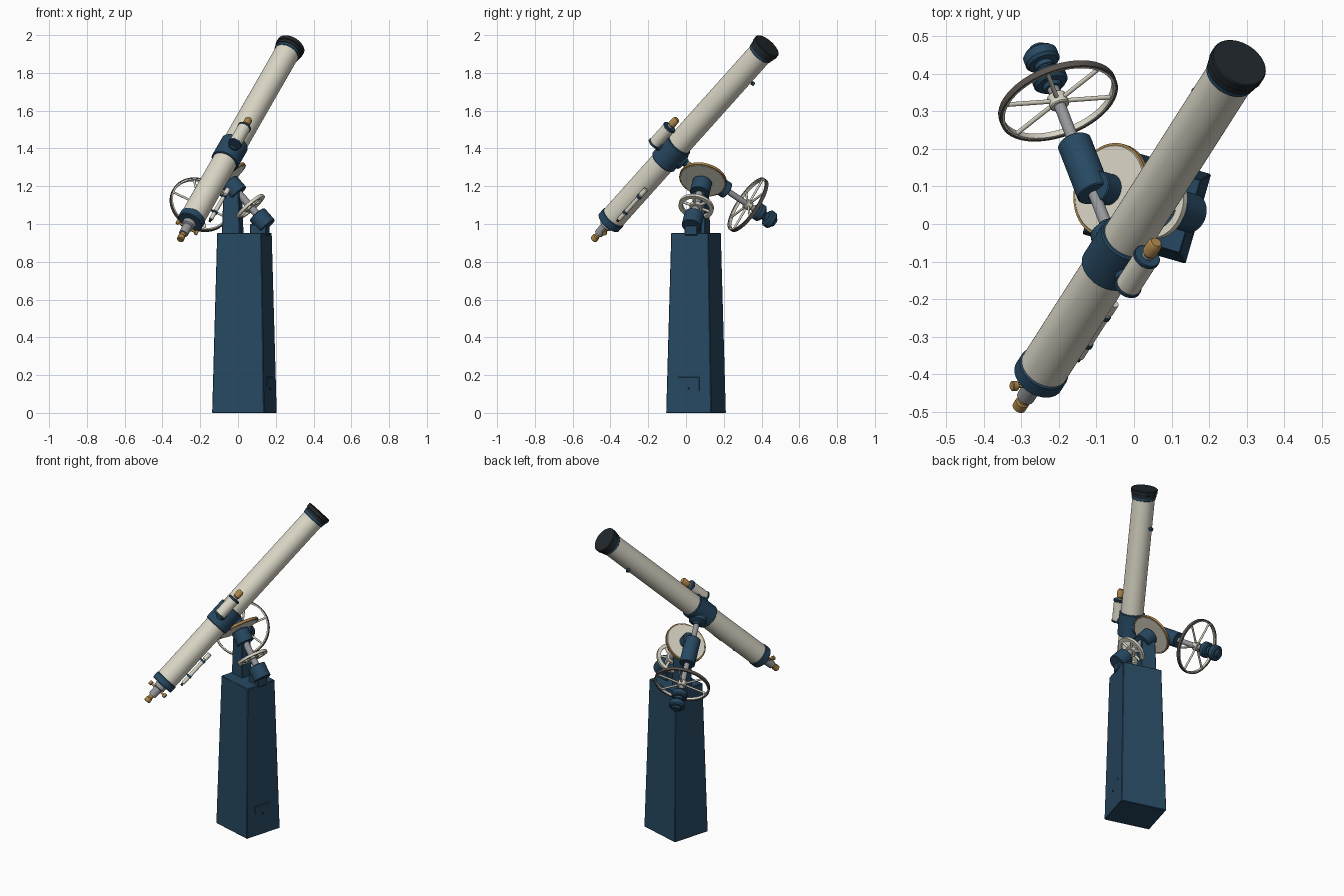
import bpy, bmesh, math
from mathutils import Vector, Matrix

if "Cube" in bpy.data.objects:
    bpy.data.objects.remove(bpy.data.objects["Cube"])

def mat(name, r, g, b):
    m = bpy.data.materials.new(name)
    m.diffuse_color = (r, g, b, 1)
    m.use_nodes = True
    m.node_tree.nodes["Principled BSDF"].inputs["Base Color"].default_value = m.diffuse_color
    return m

NAVY = mat("navy_paint", 0.02, 0.065, 0.12)
CREAM = mat("cream_paint", 0.72, 0.69, 0.58)
BLACK = mat("black", 0.015, 0.02, 0.025)
BRASS = mat("brass", 0.42, 0.24, 0.07)
STEEL = mat("steel", 0.30, 0.31, 0.33)
DARK = mat("dark_rim", 0.10, 0.085, 0.075)

def finish(name, bm, material, matrix):
    bmesh.ops.remove_doubles(bm, verts=bm.verts, dist=1e-5)
    bmesh.ops.recalc_face_normals(bm, faces=bm.faces)
    me = bpy.data.meshes.new(name)
    bm.to_mesh(me)
    bm.free()
    me.materials.append(material)
    ob = bpy.data.objects.new(name, me)
    bpy.context.collection.objects.link(ob)
    ob.matrix_world = matrix
    bpy.ops.object.select_all(action='DESELECT')
    ob.select_set(True)
    bpy.context.view_layer.objects.active = ob
    bpy.ops.object.shade_smooth_by_angle(angle=math.radians(35))
    return ob

def frame(origin, axis):
    return Matrix.Translation(origin) @ axis.to_track_quat('Z', 'Y').to_matrix().to_4x4()

def lathe(name, origin, axis, profile, material, closed=False, seg=48):
    """Revolve (radius, distance) points about an axis; closed makes a ring."""
    bm = bmesh.new()
    pts = list(profile) if closed else [(0, profile[0][1])] + list(profile) + [(0, profile[-1][1])]
    rings = [[bm.verts.new((r * math.cos(2 * math.pi * i / seg), r * math.sin(2 * math.pi * i / seg), h))
              for i in range(seg)] for r, h in pts]
    n = len(rings)
    for k in range(n if closed else n - 1):
        a, b = rings[k], rings[(k + 1) % n]
        for i in range(seg):
            j = (i + 1) % seg
            bm.faces.new((a[i], a[j], b[j], b[i]))
    return finish(name, bm, material, frame(origin, axis))

def cyl(name, origin, axis, r, h0, h1, material, bev=0.003, seg=48):
    return lathe(name, origin, axis, [(r - bev, h0), (r, h0 + bev), (r, h1 - bev), (r - bev, h1)], material, seg=seg)

def ring(name, origin, axis, r0, r1, h0, h1, material):
    return lathe(name, origin, axis, [(r0, h0), (r1, h0), (r1, h1), (r0, h1)], material, closed=True)

def box(name, matrix, size, material, bev=0.004, top=(1, 1)):
    """Box standing on its origin, with an optional tapered top."""
    bm = bmesh.new()
    bmesh.ops.create_cube(bm, size=1)
    for v in bm.verts:
        k = top if v.co.z > 0 else (1, 1)
        v.co = Vector((v.co.x * size[0] * k[0], v.co.y * size[1] * k[1], (v.co.z + 0.5) * size[2]))
    bmesh.ops.bevel(bm, geom=bm.edges[:], offset=bev, segments=1, affect='EDGES')
    return finish(name, bm, material, matrix)

def spokes(name, origin, axis, r0, r1, r, count, material):
    f = frame(origin, axis).to_3x3()
    for i in range(count):
        a = 2 * math.pi * (i + 0.5) / count
        cyl(f"{name}_{i + 1}", origin, f @ Vector((math.cos(a), math.sin(a), 0)), r, r0, r1, material, 0.001, 12)

# Axes: d = tube, a = declination axis, e = sideways from tube, p = polar axis
tail = Vector((-0.256, -0.41, 1.006))
d = Vector((0.392, 0.614, 0.685)).normalized()
a = Vector((-0.298, 0.804, -0.516))
a = (a - a.dot(d) * d).normalized()
e = a.cross(d)
p = Vector((-0.644, 0.185, 0.742)).normalized()
L = 1.369
saddle = tail + d * 0.54
disc = Vector((-0.06, 0.09, 1.236))

# Pier
turn = Matrix.Rotation(math.radians(-16), 4, 'Z')
at = lambda x, y, z: Matrix.Translation((x, y, z)) @ turn
box("pier", at(0.034, 0.053, 0), (0.286, 0.248, 0.952), NAVY, 0.003, (0.85, 0.825))
side = at(0.034, 0.053, 0)
box("pier_door", side @ Matrix.Translation((0.1365, 0, 0.07)), (0.008, 0.12, 0.12), NAVY, 0.002)
lathe("door_knob", side @ Vector((0.138, 0.0, 0.13)), turn.to_3x3() @ Vector((1, 0, 0)),
      [(0.005, 0), (0.005, 0.008)], BLACK, seg=16)

# Bearing supports
box("upper_support", at(-0.028, 0.079, 0.94), (0.10, 0.075, 0.235), NAVY, top=(0.85, 0.9))
box("lower_support", at(0.115, 0.038, 0.94), (0.09, 0.07, 0.06), NAVY)

# Polar axis
cyl("polar_shaft", disc, p, 0.02, -0.31, 0.02, STEEL)
cyl("upper_bearing", disc, p, 0.052, -0.10, -0.018, NAVY)
cyl("lower_bearing", disc, p, 0.052, -0.335, -0.25, NAVY)
cyl("setting_disc", disc, p, 0.121, -0.009, 0.009, CREAM, 0.002, 64)
ring("setting_disc_edge", disc, p, 0.118, 0.127, -0.007, 0.007, BRASS)

# Drive gear on the polar axis
gear = disc - p * 0.195
ring("drive_gear_rim", gear, p, 0.072, 0.094, -0.008, 0.008, CREAM)
cyl("drive_gear_hub", gear, p, 0.035, -0.012, 0.012, CREAM)
spokes("drive_gear_spoke", gear, p, 0.02, 0.078, 0.0075, 6, CREAM)

# Declination axis
cyl("declination_shaft", saddle, a, 0.016, 0.05, 0.68, STEEL)
cyl("declination_housing", saddle, a, 0.046, 0.20, 0.375, NAVY)
cyl("housing_neck", disc, p, 0.042, 0.005, 0.06, NAVY)
lathe("saddle_flange", saddle, a, [(0.055, 0.05), (0.05, 0.078), (0.024, 0.088), (0.022, 0.10)], NAVY)

# Hand wheel
wheel = saddle + a * 0.515
ring("hand_wheel_rim", wheel, a, 0.152, 0.159, -0.008, 0.008, CREAM)
ring("hand_wheel_tyre", wheel, a, 0.158, 0.165, -0.009, 0.009, DARK)
cyl("hand_wheel_hub", wheel, a, 0.026, -0.018, 0.018, CREAM)
spokes("hand_wheel_spoke", wheel, a, 0.015, 0.155, 0.006, 6, CREAM)

# Counterweights
for i, (h, r) in enumerate([(0.59, 0.047), (0.66, 0.047)]):
    lathe(f"counterweight_{i + 1}", saddle, a,
          [(0.024, h - 0.034), (0.026, h - 0.022), (r - 0.007, h - 0.02), (r, h - 0.012), (r, h + 0.012),
           (r - 0.007, h + 0.02), (0.026, h + 0.022), (0.024, h + 0.034)], NAVY)

# Main tube
cyl("main_tube", tail, d, 0.066, 0.01, L - 0.02, CREAM, seg=64)
cyl("saddle_band", saddle, d, 0.075, -0.07, 0.07, NAVY, 0.004, 64)
cyl("tail_ring", tail, d, 0.07, 0, 0.045, NAVY, 0.004, 64)
cyl("front_ring", tail, d, 0.070, L - 0.062, L - 0.04, NAVY, 0.002, 64)
lathe("lens_cap", tail, d, [(0.073, L - 0.045), (0.073, L - 0.026), (0.078, L - 0.024), (0.078, L - 0.003),
                            (0.075, L)], BLACK, seg=64)
lathe("tube_knob", tail + d * 1.14, a, [(0.006, 0.06), (0.006, 0.073), (0.011, 0.075), (0.011, 0.088)], NAVY, seg=20)

# Focuser, eyepiece and focus knobs
lathe("focuser", tail, d, [(0.024, -0.085), (0.026, -0.03), (0.036, -0.025), (0.036, 0.005)], STEEL)
lathe("eyepiece", tail, d, [(0.015, -0.132), (0.019, -0.128), (0.019, -0.105), (0.015, -0.10), (0.015, -0.08)], BRASS)
focus = tail - d * 0.035
cyl("focus_axle", focus, e, 0.006, -0.06, 0.06, BRASS, 0.001, 16)
for s in (-1, 1):
    cyl(f"focus_knob_{'left' if s < 0 else 'right'}", focus, e * s, 0.013, 0.047, 0.065, BRASS, 0.002, 24)

# Guide scope on the saddle, opposite the counterweights
guide = tail + d * 0.595 - a * 0.104
cyl("guide_body", guide, d, 0.034, -0.068, 0.065, CREAM)
for n, h in (("lower", -0.07), ("upper", 0.056)):
    cyl(f"guide_ring_{n}", guide, d, 0.037, h, h + 0.012, NAVY, 0.002)
cyl("guide_neck", guide, d, 0.016, 0.06, 0.09, STEEL)
lathe("guide_eyepiece", guide, d, [(0.016, 0.078), (0.02, 0.083), (0.02, 0.118), (0.014, 0.128)], BRASS)
cyl("guide_mount", saddle, -a, 0.03, 0.06, 0.085, NAVY)

# Slim finder beside the tube
finder = tail + d * 0.205 + e * 0.088
cyl("finder_tube", finder, d, 0.011, -0.115, 0.115, CREAM, 0.001, 24)
for i, h in enumerate((-0.06, 0.06)):
    cyl(f"finder_clamp_{i + 1}", finder, d, 0.014, h - 0.007, h + 0.007, NAVY, 0.001, 24)
    cyl(f"finder_post_{i + 1}", finder + d * h, -e, 0.005, 0, 0.025, NAVY, 0.001, 12)
cyl("finder_hood", finder, d, 0.0135, 0.075, 0.118, CREAM, 0.001, 24)
cyl("finder_eyepiece", finder, d, 0.007, -0.13, -0.11, BLACK, 0.001, 16)
